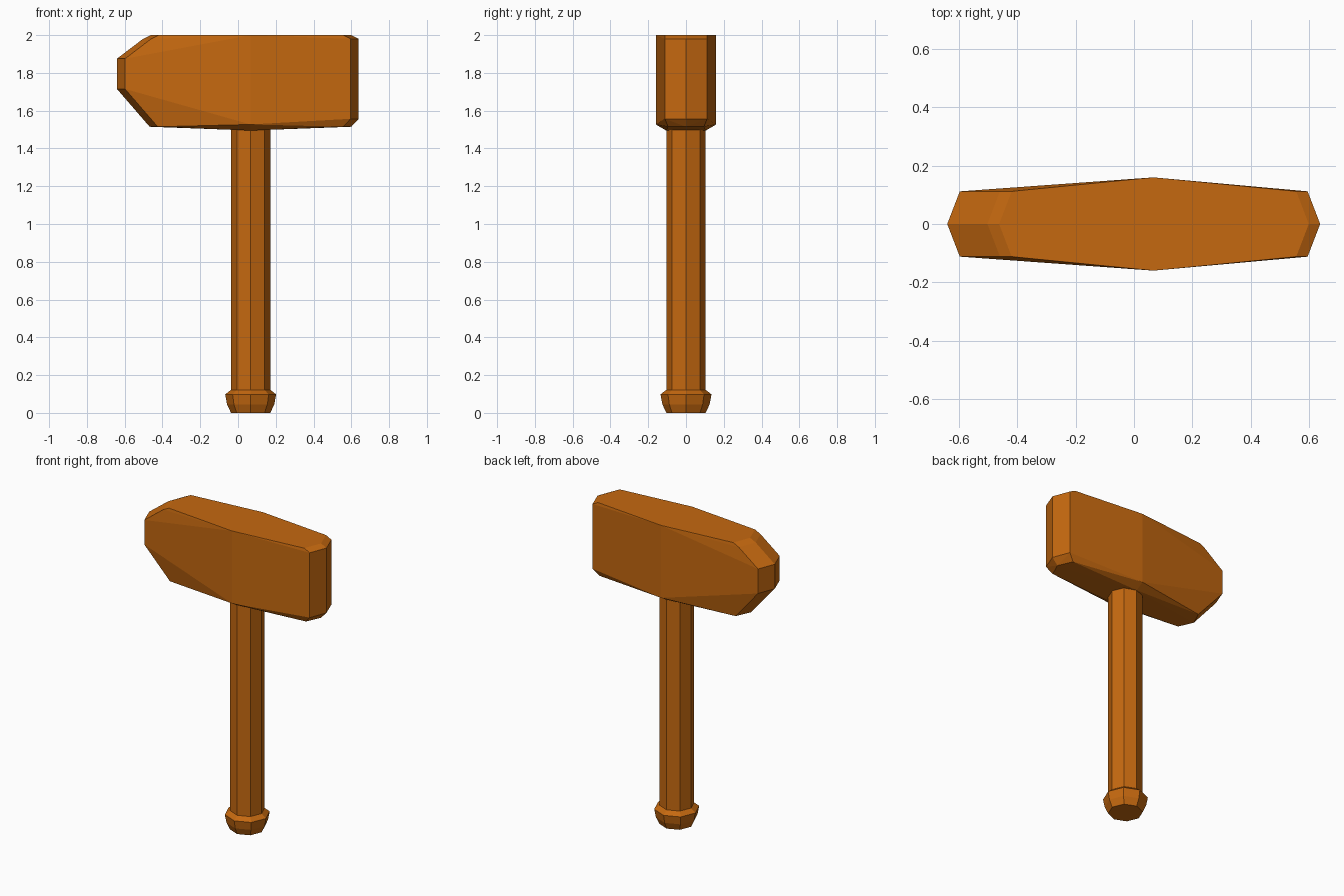
import bpy, bmesh, math

if "Cube" in bpy.data.objects:
    bpy.data.objects.remove(bpy.data.objects["Cube"])

wood = bpy.data.materials.new("orange_brown_wood")
wood.diffuse_color = (0.56, 0.14, 0.005, 1)
wood.use_nodes = True
wood.node_tree.nodes["Principled BSDF"].inputs["Base Color"].default_value = wood.diffuse_color
CX = 0.067  # axis of the handle


def finish(bm, name):
    bmesh.ops.recalc_face_normals(bm, faces=bm.faces[:])
    mesh = bpy.data.meshes.new(name)
    bm.to_mesh(mesh)
    bm.free()
    mesh.materials.append(wood)
    obj = bpy.data.objects.new(name, mesh)
    bpy.context.collection.objects.link(obj)
    return obj


def lathe(name, profile, sides=8):
    """Eight-sided turned part from (radius, z) pairs, closed at both ends."""
    bm = bmesh.new()
    rings = []
    for r, z in profile:
        rings.append([bm.verts.new((CX + r * math.cos(2 * math.pi * i / sides),
                                    r * math.sin(2 * math.pi * i / sides), z))
                      for i in range(sides)])
    for a, b in zip(rings, rings[1:]):
        for i in range(sides):
            j = (i + 1) % sides
            bm.faces.new((a[i], a[j], b[j], b[i]))
    bm.faces.new(rings[0])
    bm.faces.new(rings[-1])
    return finish(bm, name)


# Handle and rounded end knob
lathe("handle", [(0.104, 0.10), (0.104, 1.60)])
lathe("knob", [(0.104, 0.0), (0.125, 0.045), (0.135, 0.098), (0.104, 0.122)])

# Hammer head: convex block with pointed ends, widest above the handle
# end corners as (x, half width, z); each also has a centre ridge point further out
corners = [
    (0.557, 0.112, 2.0), (0.596, 0.112, 1.98),        # striking end, top bevel
    (0.596, 0.112, 1.557), (0.557, 0.095, 1.515),     # striking end, bottom bevel
    (-0.42, 0.112, 2.0), (-0.46, 0.112, 1.98),        # wedge end, upper slope
    (-0.598, 0.112, 1.875), (-0.598, 0.112, 1.715),   # wedge tip
    (-0.425, 0.095, 1.515),                           # wedge end, lower slope
]
middle = [(CX, 0.16, 2.0), (CX, 0.16, 1.527), (CX, 0.105, 1.495)]
points = [(x, s * y, z) for x, y, z in corners + middle for s in (-1, 1)]
points += [(x + math.copysign(0.043, x), 0, z) for x, y, z in corners]

bm = bmesh.new()
verts = [bm.verts.new(p) for p in points]
bmesh.ops.convex_hull(bm, input=verts)
bmesh.ops.dissolve_limit(bm, angle_limit=math.radians(0.5),
                         verts=bm.verts[:], edges=bm.edges[:])
finish(bm, "hammer_head")
